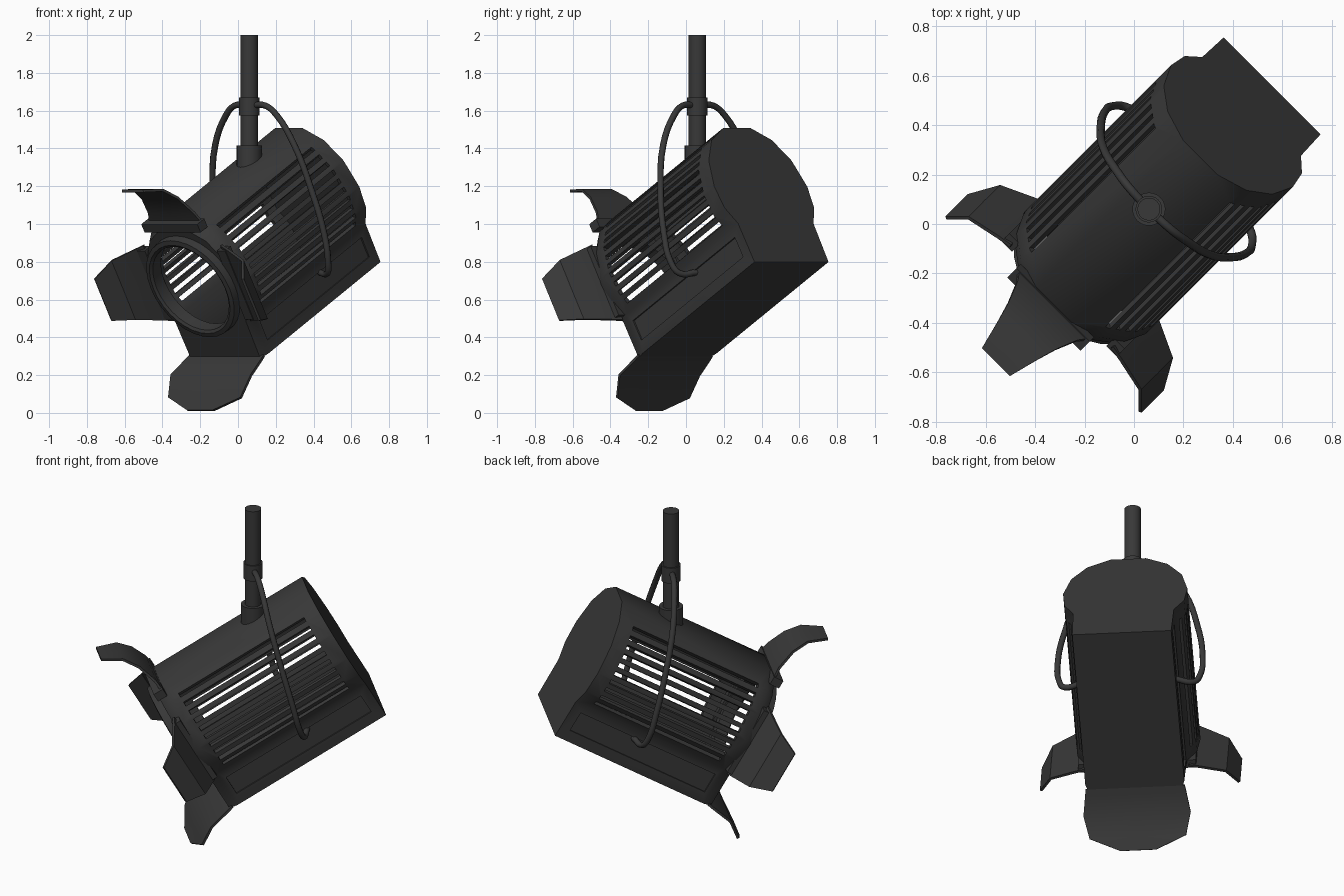
import bpy, bmesh, math
from mathutils import Matrix, Vector

old = bpy.data.objects.get("Cube")
if old:
    bpy.data.objects.remove(old, do_unlink=True)

black = bpy.data.materials.new("charcoal_paint")
black.use_nodes = True
colour = (0.04, 0.04, 0.04, 1)
black.diffuse_color = colour
black.node_tree.nodes["Principled BSDF"].inputs["Base Color"].default_value = colour

# Lamp frame: x = sideways, y = from mouth to back, z = up across the housing
TILT = (Matrix.Translation((-0.066, -0.066, 0.289))
        @ Matrix.Rotation(math.radians(-45), 4, 'Z')
        @ Matrix.Rotation(math.radians(30), 4, 'X'))
TURN = Matrix.Rotation(math.radians(-45), 4, 'Z')
AXIS = 0.45          # height of the barrel axis in the lamp frame


def add(name, bm, matrix):
    bmesh.ops.recalc_face_normals(bm, faces=bm.faces)
    mesh = bpy.data.meshes.new(name)
    bm.to_mesh(mesh)
    bm.free()
    mesh.materials.append(black)
    ob = bpy.data.objects.new(name, mesh)
    ob.matrix_world = matrix
    bpy.context.collection.objects.link(ob)
    return ob


def finish(ob, angle=35):
    """Bake the modifiers, then smooth all but the sharp edges."""
    bpy.context.view_layer.update()
    deps = bpy.context.evaluated_depsgraph_get()
    mesh = bpy.data.meshes.new_from_object(ob.evaluated_get(deps))
    ob.modifiers.clear()
    ob.data = mesh
    mesh.shade_smooth()
    mesh.set_sharp_from_angle(angle=math.radians(angle))


def loft(bm, loops, closed=True):
    rows = [[bm.verts.new(p) for p in loop] for loop in loops]
    for a, b in zip(rows, rows[1:]):
        n = len(a)
        for i in range(n if closed else n - 1):
            j = (i + 1) % n
            bm.faces.new((a[i], a[j], b[j], b[i]))
    return rows


def solidify(ob, thickness, offset):
    mod = ob.modifiers.new("thickness", 'SOLIDIFY')
    mod.thickness = thickness
    mod.offset = offset


def box(bm, centre, size, spin=0):
    m = (Matrix.Translation(centre) @ Matrix.Rotation(spin, 4, 'Y')
         @ Matrix.Diagonal((*size, 1)))
    bmesh.ops.create_cube(bm, size=1, matrix=m)


# Housing: round barrel on a square base, hollow inside
half = [(0.277, 0), (0.282, 0.235), (0.335, 0.33), (0.348, 0.46),
        (0.31, 0.62), (0.225, 0.745), (0.1, 0.82)]
section = half + [(-x, z) for x, z in reversed(half)]
bm = bmesh.new()
rows = loft(bm, [[(x * s, y, z * t) for x, z in section]
                 for y, s, t in ((0, 0.94, 0.96), (0.05, 1, 1), (1.02, 1, 1))])
bm.faces.new(rows[0])
bm.faces.new(rows[-1])
housing = add("housing", bm, TILT)
solidify(housing, 0.03, -1)

# Cutters: cooling slots, side panels and mouth
bm = bmesh.new()
for side in (1, -1):
    for i in range(10):
        t = math.radians(-28 + 9 * i)
        centre = (side * 0.36 * math.cos(t), 0.52, AXIS + 0.36 * math.sin(t))
        box(bm, centre, (0.14, 0.82, 0.026), -side * t)
    box(bm, (side * 0.32, 0.52, 0.125), (0.1, 0.88, 0.12))
bmesh.ops.create_cone(bm, cap_ends=True, segments=32, radius1=0.265, radius2=0.265,
                      depth=0.2, matrix=Matrix.Translation((0, 0, AXIS))
                      @ Matrix.Rotation(math.pi / 2, 4, 'X'))
cutter = add("housing_cutter", bm, TILT)
cutter.hide_render = True
cut = housing.modifiers.new("openings", 'BOOLEAN')
cut.object = cutter
cut.operation = 'DIFFERENCE'
cut.solver = 'EXACT'
finish(housing)
bpy.data.objects.remove(cutter, do_unlink=True)

# Mouth ring
bm = bmesh.new()
turns = [2 * math.pi * i / 32 for i in range(32)]
profile = [(0.255, 0.03), (0.255, -0.04), (0.27, -0.05), (0.295, -0.045),
           (0.3, 0.03), (0.255, 0.03)]
loft(bm, [[(r * math.cos(t), y, AXIS + r * math.sin(t)) for t in turns]
          for r, y in profile])
bmesh.ops.remove_doubles(bm, verts=bm.verts, dist=1e-5)
finish(add("mouth_ring", bm, TILT))


# Barn doors: rows of (outward, along, half width), bent outwards
def door(name, out, across, path):
    bm = bmesh.new()
    out, across = Vector(out), Vector(across)
    centre = Vector((0, 0, AXIS))
    loft(bm, [[centre + out * o + Vector((0, y, 0)) + across * (w * k)
               for k in (-1, 0, 1)] for o, y, w in path], closed=False)
    ob = add(name, bm, TILT)
    solidify(ob, 0.014, 0)
    finish(ob, 28)


side_path = [(0.29, 0.02, 0.23), (0.35, 0.0, 0.215), (0.49, -0.055, 0.18),
             (0.555, -0.16, 0.127)]
top_path = [(0.35, 0.04, 0.2), (0.42, 0.035, 0.17), (0.53, 0.0, 0.135),
            (0.61, -0.055, 0.11), (0.665, -0.16, 0.08)]
bottom_path = [(0.443, 0.02, 0.277), (0.45, -0.01, 0.282), (0.474, -0.137, 0.3),
               (0.554, -0.238, 0.27), (0.595, -0.3, 0.1)]
door("left_door", (1, 0, 0), (0, 0, 1), side_path)
door("right_door", (-1, 0, 0), (0, 0, 1), side_path)
door("top_door", (0, 0, 1), (1, 0, 0), top_path)
door("bottom_door", (0, 0, -1), (1, 0, 0), bottom_path)

# Hinge plates behind the doors
for name, place, size in (("top_hinge", (0, 0.02, 0.8), (0.42, 0.06, 0.05)),
                          ("left_hinge", (0.3, 0.02, AXIS), (0.06, 0.05, 0.42)),
                          ("right_hinge", (-0.3, 0.02, AXIS), (0.06, 0.05, 0.42))):
    bm = bmesh.new()
    box(bm, place, size)
    add(name, bm, TILT)

# Hanging pole with its collars
POLE = 0.085
for name, radius, low, high in (("pole", 0.046, 1.3, 2.0),
                                ("yoke_collar", 0.054, 1.575, 1.67),
                                ("pole_base", 0.067, 1.26, 1.415)):
    bm = bmesh.new()
    bmesh.ops.create_cone(bm, cap_ends=True, segments=24, radius1=radius,
                          radius2=radius, depth=high - low)
    place = Matrix.Translation((0, POLE, (low + high) / 2))
    finish(add(name, bm, TURN @ place))

# Yoke: one bent tube on each side, ending in a pivot on the housing
path = [(0.03, 0.085, 1.63), (0.12, 0.09, 1.625), (0.19, 0.1, 1.575),
        (0.295, 0.125, 1.42), (0.37, 0.18, 1.18), (0.405, 0.24, 0.95),
        (0.395, 0.28, 0.8), (0.36, 0.31, 0.74), (0.26, 0.345, 0.745)]
for name, side in (("left_yoke", 1), ("right_yoke", -1)):
    curve = bpy.data.curves.new(name, 'CURVE')
    curve.dimensions = '3D'
    curve.bevel_depth = 0.017
    curve.bevel_resolution = 2
    curve.use_fill_caps = True
    curve.resolution_u = 4
    spline = curve.splines.new('BEZIER')
    spline.bezier_points.add(len(path) - 1)
    for point, (x, y, z) in zip(spline.bezier_points, path):
        point.co = (side * x, y, z)
        point.handle_left_type = point.handle_right_type = 'AUTO'
    curve.materials.append(black)
    ob = bpy.data.objects.new(name, curve)
    ob.matrix_world = TURN
    bpy.context.collection.objects.link(ob)
